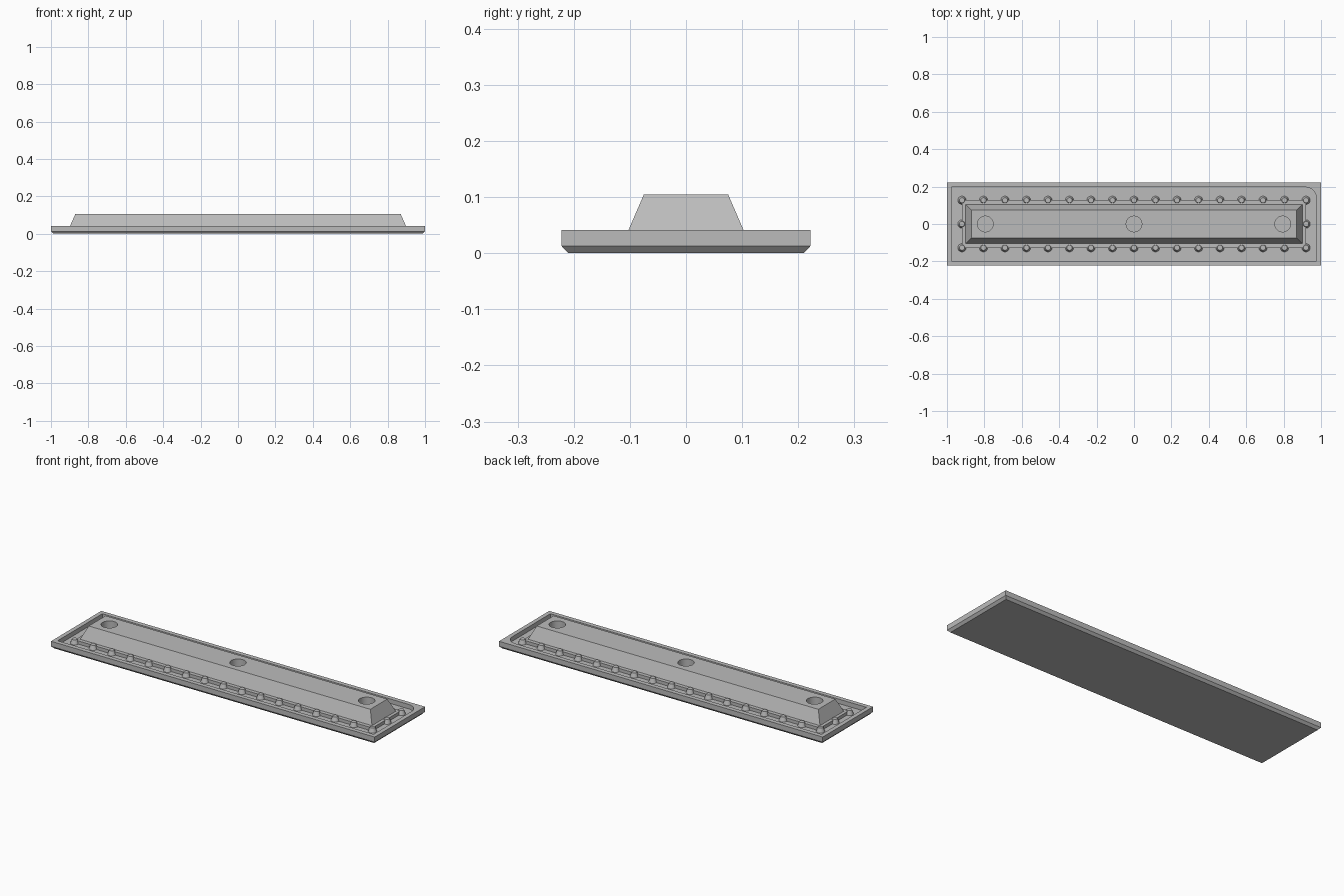
import bpy, bmesh, math

cube = bpy.data.objects.get("Cube")
if cube:
    bpy.data.objects.remove(cube, do_unlink=True)

grey = bpy.data.materials.new("stone grey")
grey.use_nodes = True
GREY = (0.5, 0.5, 0.5, 1)
grey.diffuse_color = GREY
grey.node_tree.nodes["Principled BSDF"].inputs["Base Color"].default_value = GREY


def make(name, bm):
    """Turn a bmesh into a named grey object."""
    bmesh.ops.recalc_face_normals(bm, faces=bm.faces)
    mesh = bpy.data.meshes.new(name)
    bm.to_mesh(mesh)
    bm.free()
    mesh.materials.append(grey)
    obj = bpy.data.objects.new(name, mesh)
    bpy.context.collection.objects.link(obj)
    return obj


def outline(hx, hy, r=0, steps=10):
    """Rectangle whose back left corner has radius r."""
    pts = [(-hx, hy), (-hx, -hy), (hx, -hy)]
    for i in range(steps + 1):
        a = math.pi / 2 * i / steps
        pts.append((hx - r + r * math.cos(a), hy - r + r * math.sin(a)))
    return pts


def loft(name, sections):
    """Closed solid through (half x, half y, corner radius, z) sections."""
    bm = bmesh.new()
    rings = [[bm.verts.new((x, y, z)) for x, y in outline(hx, hy, r)]
             for hx, hy, r, z in sections]
    for low, high in zip(rings, rings[1:]):
        for i in range(len(low)):
            j = (i + 1) % len(low)
            bm.faces.new((low[i], low[j], high[j], high[i]))
    bm.faces.new(rings[0])
    bm.faces.new(rings[-1])
    bmesh.ops.remove_doubles(bm, verts=bm.verts, dist=1e-5)
    return make(name, bm)


def discs(name, places, r1, r2, z1, z2, sides):
    """Upright cylinders or frustums at each (x, y) place."""
    bm = bmesh.new()
    for x, y in places:
        new = bmesh.ops.create_cone(bm, cap_ends=True, segments=sides,
                                    radius1=r1, radius2=r2, depth=z2 - z1)
        bmesh.ops.translate(bm, verts=new["verts"], vec=(x, y, (z1 + z2) / 2))
    return make(name, bm)


def smooth(obj):
    bpy.ops.object.select_all(action='DESELECT')
    obj.select_set(True)
    bpy.context.view_layer.objects.active = obj
    bpy.ops.object.shade_smooth_by_angle(angle=math.radians(30))


FLOOR = 0.016

# Tray: chamfered underside, raised rim, sunken floor
tray = loft("base_tray", [
    (0.988, 0.21, 0, 0), (1, 0.222, 0, 0.013), (1, 0.222, 0, 0.041),
    (0.976, 0.197, 0.06, 0.041), (0.976, 0.197, 0.06, FLOOR)])
smooth(tray)

# Low step under the ridge
loft("inner_step", [(0.919, 0.127, 0, FLOOR - 0.002), (0.919, 0.127, 0, 0.034)])

# Sloped ridge with three round sockets
ridge = loft("ridge", [(0.902, 0.106, 0, 0.033), (0.87, 0.075, 0, 0.105)])
cutter = discs("socket_cutter", [(x, 0) for x in (-0.795, 0, 0.795)],
               0.042, 0.042, 0.045, 0.15, 32)
cutter.hide_render = True
cut = ridge.modifiers.new("sockets", 'BOOLEAN')
cut.operation = 'DIFFERENCE'
cut.solver = 'EXACT'
cut.object = cutter
bpy.context.view_layer.objects.active = ridge
bpy.ops.object.modifier_apply(modifier=cut.name)
bpy.data.objects.remove(cutter, do_unlink=True)
smooth(ridge)

# Studs along the edge of the step
places = [(i * 0.115, s * 0.127) for i in range(-8, 9) for s in (-1, 1)]
places += [(-0.92, 0), (0.92, 0)]
smooth(discs("studs", places, 0.023, 0.014, FLOOR - 0.002, 0.04, 16))
